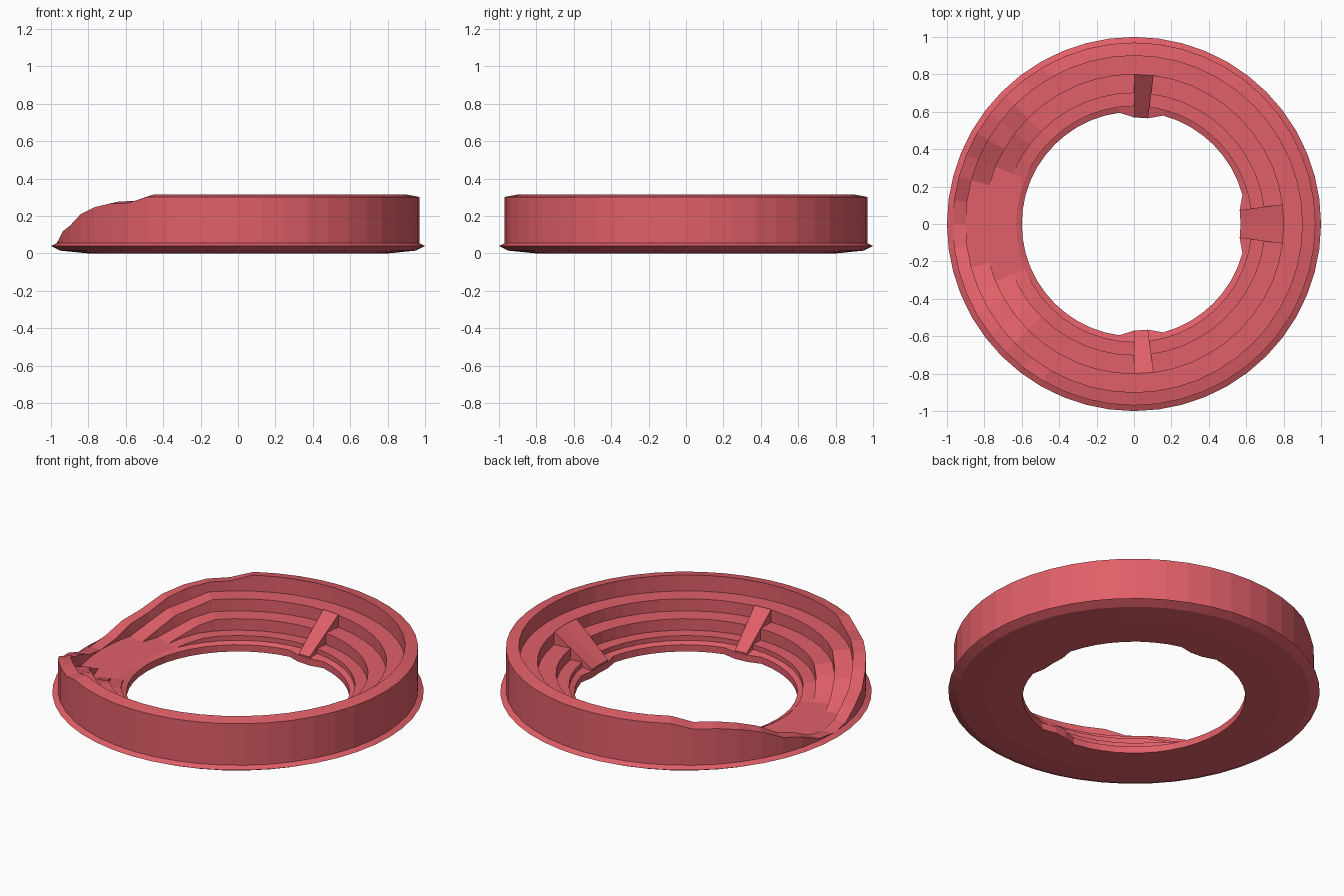
import bpy, bmesh, math

if "Cube" in bpy.data.objects:
    bpy.data.objects.remove(bpy.data.objects["Cube"])

SEG = 48                       # 7.5 degree steps
STEP = 360 / SEG
FLOOR = 0.05

mat = bpy.data.materials.new("coral red")
mat.diffuse_color = (0.75, 0.115, 0.14, 1)
mat.use_nodes = True
mat.node_tree.nodes["Principled BSDF"].inputs["Base Color"].default_value = mat.diffuse_color


def make_object(name, bm):
    bmesh.ops.recalc_face_normals(bm, faces=bm.faces[:])
    me = bpy.data.meshes.new(name)
    bm.to_mesh(me)
    bm.free()
    me.materials.append(mat)
    ob = bpy.data.objects.new(name, me)
    bpy.context.scene.collection.objects.link(ob)
    return ob


def polar(r, deg, z):
    a = math.radians(deg)
    return (r * math.cos(a), r * math.sin(a), z)


# Remaining height of each tier, per step from 120 to 180 degrees (ruined side)
RUIN = {
    "rim":   [1, .87, .86, .78, .64, .40, .27, .07, 0],
    "upper": [1, 1, 1, .78, .62, .28, 0, 0, 0],
    "mid":   [1, 1, 1, .75, .35, 0, 0, 0, 0],
    "low":   [1, 1, 1, .9, .5, 0, 0, 0, 0],
}

# Closed cross-section: radius, height, tier that ruins it
PROFILE = [
    (0.60, 0.00, None), (0.80, 0.00, None), (0.95, 0.015, None), (1.00, 0.04, None),
    (0.97, 0.055, None), (0.97, 0.302, "rim"), (0.90, 0.315, "rim"),
    (0.90, 0.22, "upper"), (0.80, 0.22, "upper"),
    (0.80, 0.148, "mid"), (0.70, 0.148, "mid"),
    (0.70, 0.08, "low"), (0.63, 0.08, "low"),
    (0.63, 0.052, None), (0.60, 0.04, None),
]

# First and last step of each stair ramp
RAMPS = {"stair_right": (-1, 1), "stair_back": (11, 12), "stair_front": (-12, -11)}
ramp_steps = {i % SEG for a, b in RAMPS.values() for i in range(a, b + 1)}

# Stepped ring, broken down towards -x
bm = bmesh.new()
rings = []
for i in range(SEG):
    off = min(i, SEG - i)                  # same on both sides of the x axis
    ring = []
    for r, z, tier in PROFILE:
        if tier and off >= 16:
            z = FLOOR + (z - FLOOR) * RUIN[tier][off - 16]
        if r == 0.60 and i in ramp_steps:  # foot of the stairs juts inwards
            r = 0.57
        ring.append(bm.verts.new(polar(r, i * STEP, z)))
    rings.append(ring)
n = len(PROFILE)
for i in range(SEG):
    a, b = rings[i], rings[(i + 1) % SEG]
    for j in range(n):
        k = (j + 1) % n
        bm.faces.new((a[j], a[k], b[k], b[j]))
make_object("arena_ring", bm)

# Sloped stair ramps crossing the seats
WEDGE = [(0.80, 0.224), (0.57, 0.05), (0.575, 0.02), (0.80, 0.02)]
for name, (first, last) in RAMPS.items():
    bm = bmesh.new()
    cuts = [[bm.verts.new(polar(r, i * STEP, z)) for r, z in WEDGE]
            for i in range(first, last + 1)]
    for a, b in zip(cuts, cuts[1:]):
        for j in range(4):
            k = (j + 1) % 4
            bm.faces.new((a[j], a[k], b[k], b[j]))
    bm.faces.new(cuts[0])
    bm.faces.new(cuts[-1])
    make_object(name, bm)
